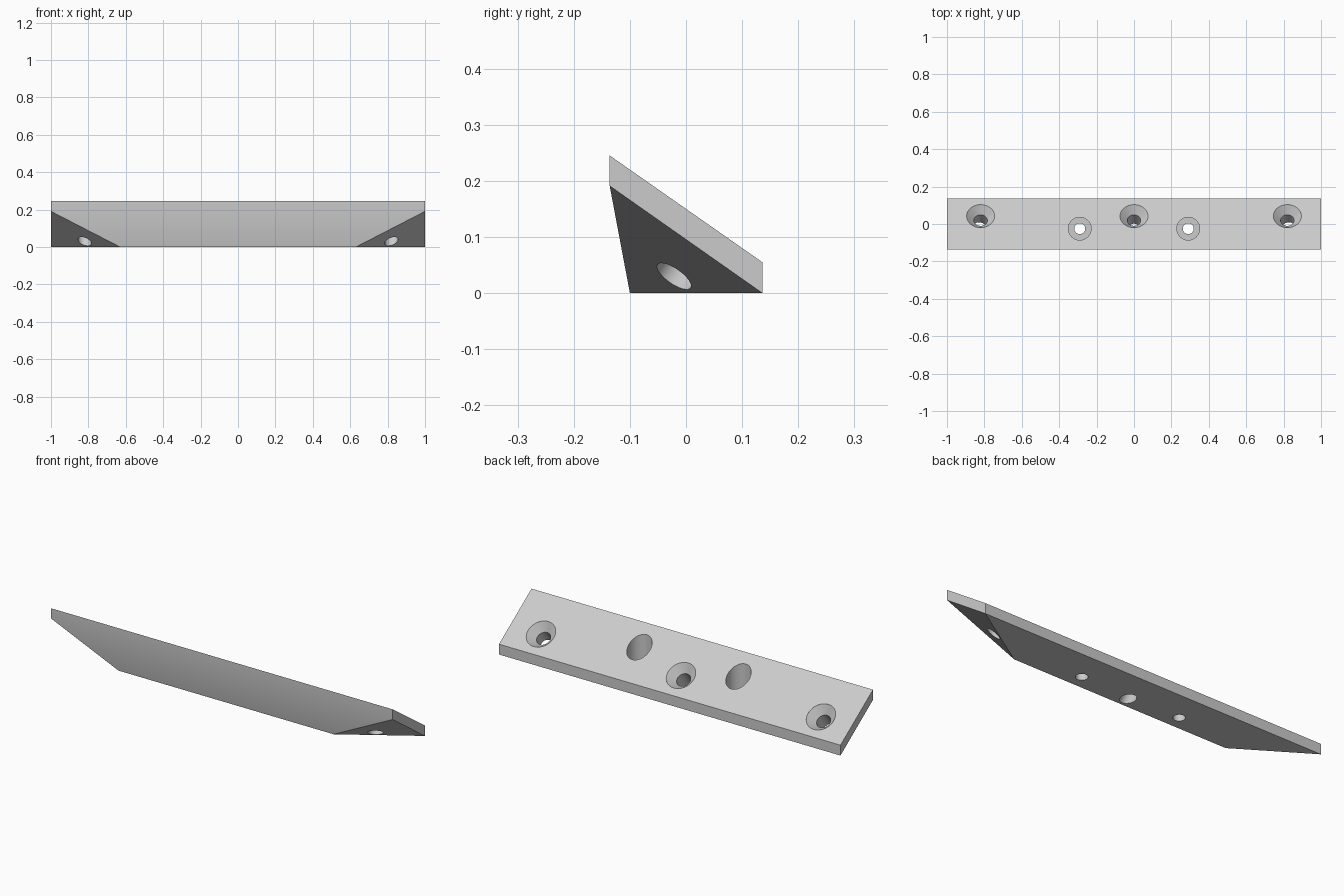
import bpy, bmesh
from math import cos, sin, tau
from mathutils import Matrix, Vector

cube = bpy.data.objects.get("Cube")
if cube:
    bpy.data.objects.remove(cube, do_unlink=True)

grey = bpy.data.materials.new("light grey")
grey.use_nodes = True
COLOUR = (0.6, 0.6, 0.6, 1)
grey.diffuse_color = COLOUR
grey.node_tree.nodes["Principled BSDF"].inputs["Base Color"].default_value = COLOUR


def make_object(name, bm):
    bmesh.ops.recalc_face_normals(bm, faces=bm.faces)
    mesh = bpy.data.meshes.new(name)
    bm.to_mesh(mesh)
    bm.free()
    mesh.materials.append(grey)
    obj = bpy.data.objects.new(name, mesh)
    bpy.context.collection.objects.link(obj)
    return obj


def lathe(name, profile, place, sides=48):
    """Closed solid of revolution about z from (radius, height) pairs."""
    bm = bmesh.new()
    rings = [[bm.verts.new((r * cos(tau * i / sides), r * sin(tau * i / sides), z))
              for i in range(sides)] for r, z in profile]
    for a, b in zip(rings, rings[1:]):
        for i in range(sides):
            j = (i + 1) % sides
            bm.faces.new((a[i], a[j], b[j], b[i]))
    bm.faces.new(rings[0])
    bm.faces.new(rings[-1])
    bm.transform(place)
    obj = make_object(name, bm)
    obj.hide_render = True
    return obj


# Wedge bar: sloping top, raked front and ends cut away underneath
bm = bmesh.new()
for side in (-1, 1):
    for x, y, z in ((1, -0.136, 0.245), (1, 0.136, 0.055), (1, 0.136, 0),
                    (1, -0.136, 0.191), (0.63, -0.1, 0)):
        bm.verts.new((side * x, y, z))
bmesh.ops.convex_hull(bm, input=bm.verts)
bmesh.ops.dissolve_limit(bm, angle_limit=0.02, verts=bm.verts, edges=bm.edges)
bar = make_object("wedge_bar", bm)

# Countersunk screw holes, square to the sloping top
slope_normal = Vector((0, 0.19, 0.272)).normalized()
tilt = slope_normal.to_track_quat("Z", "Y").to_matrix().to_4x4()
countersink = [(0.036, -0.3), (0.036, -0.039), (0.075, 0), (0.075, 0.1)]
cutters = [lathe("countersink_cutter", countersink,
                 Matrix.Translation((x, 0.042, 0.1205)) @ tilt)
           for x in (-0.82, 0, 0.82)]

# Upright counterbored holes
counterbore = [(0.029, -0.1), (0.029, 0.05), (0.061, 0.05), (0.061, 0.4)]
cutters += [lathe("counterbore_cutter", counterbore,
                  Matrix.Translation((x, -0.025, 0)))
            for x in (-0.29, 0.29)]

# Cut the holes and drop the cutters
bpy.ops.object.select_all(action="DESELECT")
bpy.context.view_layer.objects.active = bar
bar.select_set(True)
for cutter in cutters:
    mod = bar.modifiers.new("hole", "BOOLEAN")
    mod.operation = "DIFFERENCE"
    mod.solver = "EXACT"
    mod.object = cutter
    bpy.ops.object.modifier_apply(modifier=mod.name)
    bpy.data.objects.remove(cutter, do_unlink=True)
bpy.ops.object.shade_smooth_by_angle(angle=0.5)
